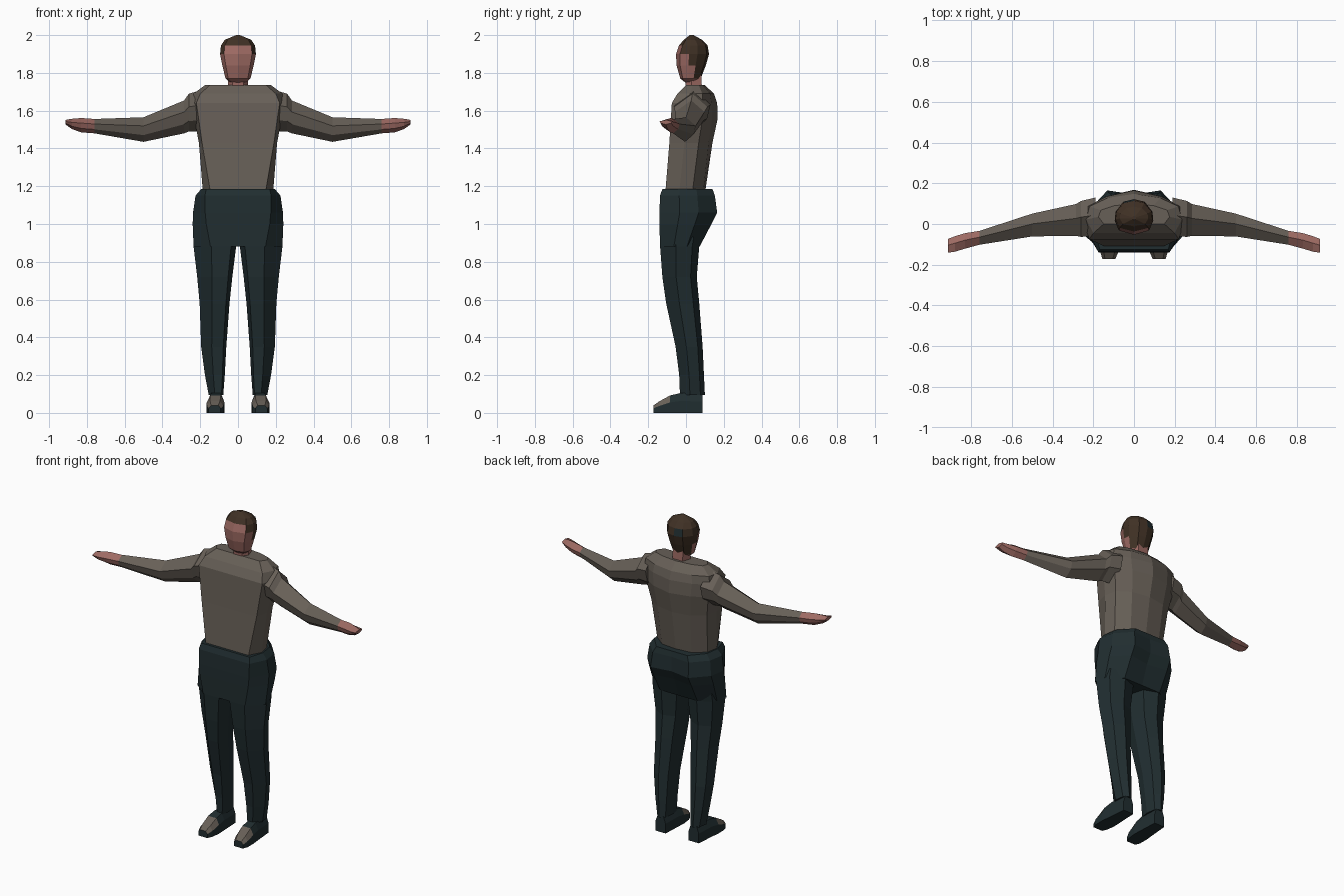
import bpy
import bmesh

if "Cube" in bpy.data.objects:
    bpy.data.objects.remove(bpy.data.objects["Cube"], do_unlink=True)


def material(name, rgb):
    m = bpy.data.materials.new(name)
    m.use_nodes = True
    m.diffuse_color = (*rgb, 1)
    bsdf = m.node_tree.nodes["Principled BSDF"]
    bsdf.inputs["Base Color"].default_value = (*rgb, 1)
    bsdf.inputs["Roughness"].default_value = 0.9
    return m


shirt = material("shirt taupe", (0.135, 0.115, 0.095))
trousers = material("trouser dark teal", (0.015, 0.027, 0.03))
skin = material("skin", (0.34, 0.145, 0.125))
hair = material("hair brown", (0.05, 0.03, 0.018))


def loft(name, rings, mats, rule=None):
    """Skin a list of closed rings, cap both ends; rule picks a slot per face."""
    bm = bmesh.new()
    rows = [[bm.verts.new(p) for p in ring] for ring in rings]
    n = len(rows[0])
    for a, b in zip(rows, rows[1:]):
        for i in range(n):
            j = (i + 1) % n
            bm.faces.new((a[i], a[j], b[j], b[i]))
    bm.faces.new(rows[0])
    bm.faces.new(rows[-1])
    bmesh.ops.recalc_face_normals(bm, faces=bm.faces)
    if rule:
        for f in bm.faces:
            f.material_index = rule(f.calc_center_median(), f.normal)
    me = bpy.data.meshes.new(name)
    bm.to_mesh(me)
    bm.free()
    for m in mats:
        me.materials.append(m)
    ob = bpy.data.objects.new(name, me)
    bpy.context.collection.objects.link(ob)
    return ob


def symmetric(half, z):
    """Ring from right-half points running front to back."""
    other = [(-x, y) for x, y in reversed(half) if x > 0]
    return [(x, y, z) for x, y in half + other]


def body_ring(z, w, front, back, f, spine):
    d = back - front
    return symmetric([(f * w, front), (w, front + 0.35 * d), (0.93 * w, front + 0.68 * d),
                      (0.55 * w, back - max(0, spine)), (0, back + min(0, spine))], z)


# Shirt body: z, half width, front, back, front panel share, spine ridge
loft("torso", [body_ring(*r) for r in (
    (1.16, 0.185, -0.11, 0.10, 0.78, 0.01),
    (1.43, 0.207, -0.088, 0.14, 0.92, 0.02),
    (1.56, 0.232, -0.08, 0.168, 0.9, 0.03),
    (1.64, 0.245, -0.075, 0.165, 0.9, 0.03),
    (1.69, 0.235, -0.045, 0.148, 0.85, 0.02),
    (1.735, 0.175, 0.0, 0.10, 0.85, 0.01))], [shirt])

# Trouser seat, with a crease between the cheeks
loft("pelvis", [body_ring(*r) for r in (
    (1.185, 0.195, -0.125, 0.14, 0.86, 0),
    (1.15, 0.225, -0.138, 0.153, 0.78, -0.01),
    (1.06, 0.238, -0.14, 0.165, 0.73, -0.02),
    (1.0, 0.24, -0.14, 0.135, 0.7, -0.02),
    (0.88, 0.235, -0.138, 0.072, 0.62, 0))], [trousers])

# Neck
loft("neck", [symmetric([(0.03, y0), (0.052, 0.03), (0.035, y1)], z)
              for z, y0, y1 in ((1.71, 0.0, 0.085), (1.80, -0.005, 0.08))], [skin])


# Head, with hair chosen by position
def head_ring(z, w, front, back):
    d = back - front
    return symmetric([(0, front), (0.78 * w, front + 0.12 * d), (w, front + 0.4 * d),
                      (0.95 * w, front + 0.65 * d), (0.55 * w, front + 0.93 * d), (0, back)], z)


def head_colour(c, n):
    if c.y > 0.08 and -0.06 < c.x < 0 and 1.9 < c.z < 1.95:
        return 2
    side = abs(c.x) > 0.07 and c.z > 1.91
    rear = (c.y > 0.02 and c.z > 1.85) or (c.y > 0.06 and c.z > 1.8)
    return int(c.z > 1.95 or side or rear)


loft("head", [head_ring(*r) for r in (
    (1.75, 0.042, -0.005, 0.06),
    (1.77, 0.066, -0.03, 0.078),
    (1.84, 0.083, -0.05, 0.105),
    (1.90, 0.095, -0.053, 0.122),
    (1.945, 0.09, -0.037, 0.114),
    (1.975, 0.07, -0.012, 0.085),
    (2.0, 0.01, 0.02, 0.04))], [skin, hair, trousers], head_colour)

# Limb sections
ARM = [(0.1, 1), (-1, 0.3), (-0.75, -0.45), (0, -1), (0.8, -0.4), (1, 0.3)]
LEG = [(0.12, 0), (0.58, 0), (1, 0.4), (0.88, 0.82), (0.5, 1), (0.12, 0.85), (0, 0.4)]
SHOE = [(0, 0), (1, 0), (1, 0.6), (0.8, 1), (0.2, 1), (0, 0.6)]


def arm_ring(s, x, y, z, ry, rz):
    return [(s * x, y + u * ry, z + v * rz) for u, v in ARM]


def leg_ring(s, z, inner, outer, front, back):
    return [(s * (inner + u * (outer - inner)), front + v * (back - front), z) for u, v in LEG]


def shoe_ring(s, y, inner, outer, top):
    return [(s * (inner + u * (outer - inner)), y, v * top) for u, v in SHOE]


def toe_patch(c, n):
    return int(c.y < -0.08 and n.z > 0.3)


for side, s in (("left", 1), ("right", -1)):
    # Sleeve: x, centre y, centre z, half depth, half height
    wrist = (0.76, -0.068, 1.518, 0.034, 0.038)
    loft(side + "_sleeve", [arm_ring(s, *r) for r in (
        (0.19, 0.035, 1.60, 0.095, 0.11),
        (0.26, 0.025, 1.59, 0.088, 0.10),
        (0.285, 0.02, 1.567, 0.078, 0.087),
        (0.5, -0.005, 1.50, 0.056, 0.065),
        wrist)], [shirt])
    # Hand
    loft(side + "_hand", [arm_ring(s, *r) for r in (
        wrist,
        (0.83, -0.083, 1.523, 0.038, 0.038),
        (0.88, -0.098, 1.53, 0.038, 0.027),
        (0.913, -0.107, 1.539, 0.034, 0.012))], [skin])
    # Trouser leg: z, inner x, outer x, front, back
    loft(side + "_trouser_leg", [leg_ring(s, *r) for r in (
        (0.93, 0.01, 0.232, -0.137, 0.08),
        (0.88, 0.01, 0.235, -0.137, 0.07),
        (0.72, 0.03, 0.216, -0.125, 0.057),
        (0.58, 0.045, 0.203, -0.105, 0.07),
        (0.35, 0.062, 0.195, -0.055, 0.088),
        (0.2, 0.07, 0.175, -0.036, 0.095),
        (0.095, 0.078, 0.155, -0.032, 0.10))], [trousers])
    # Shoe: y, inner x, outer x, top
    loft(side + "_shoe", [shoe_ring(s, *r) for r in (
        (0.088, 0.08, 0.15, 0.1),
        (-0.03, 0.074, 0.16, 0.105),
        (-0.085, 0.072, 0.166, 0.092),
        (-0.14, 0.078, 0.165, 0.062),
        (-0.172, 0.092, 0.155, 0.04))], [trousers, shirt], toe_patch)
